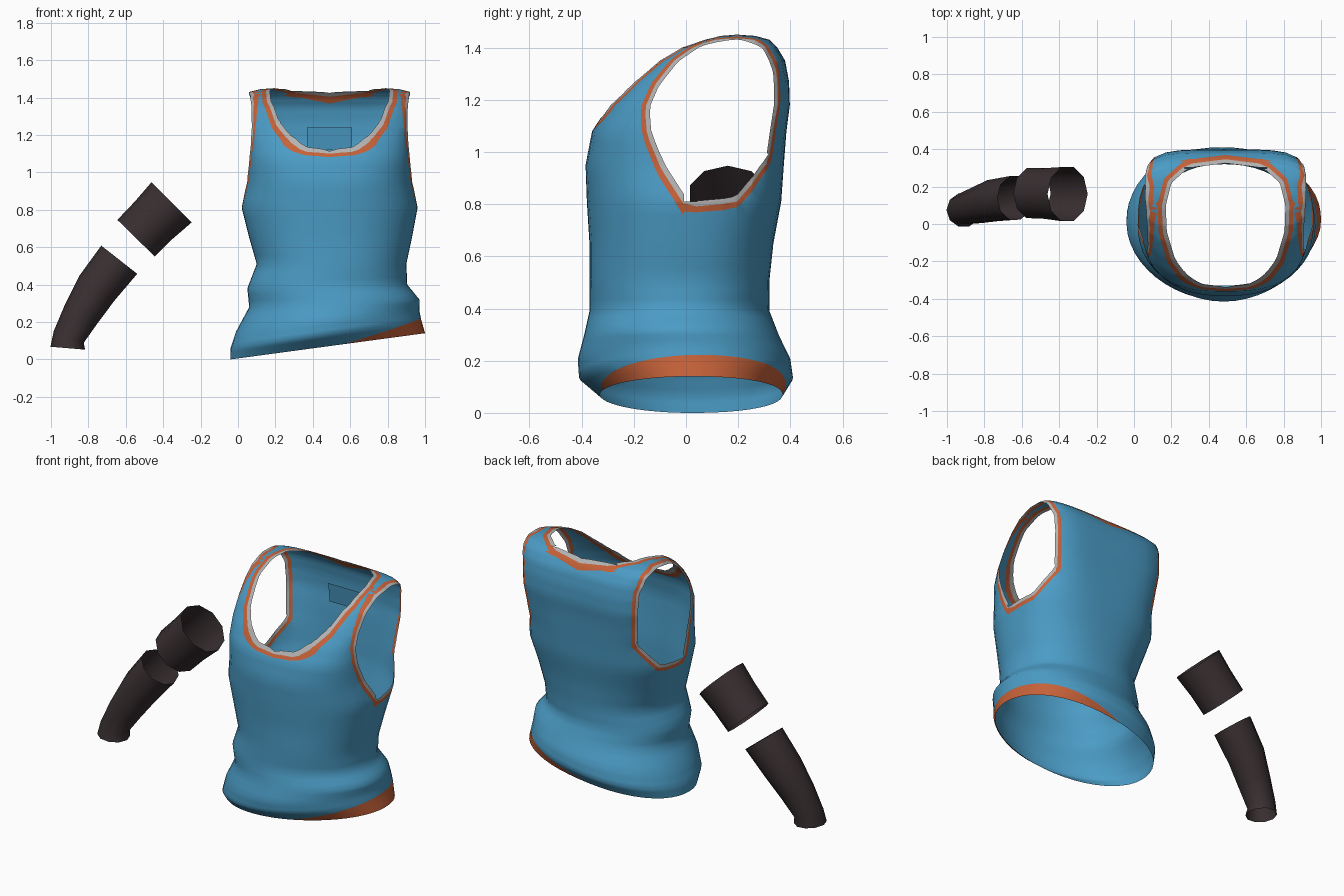
import bpy, bmesh, math
from mathutils import Vector

if "Cube" in bpy.data.objects:
    bpy.data.objects.remove(bpy.data.objects["Cube"])

CX = 0.49  # centre line of the shirt


def material(name, rgb):
    m = bpy.data.materials.new(name)
    m.diffuse_color = (*rgb, 1)
    m.use_nodes = True
    m.node_tree.nodes["Principled BSDF"].inputs["Base Color"].default_value = m.diffuse_color
    return m


BLUE = material("blue cloth", (0.07, 0.33, 0.56))
ORANGE = material("orange trim", (0.56, 0.12, 0.04))
GREY = material("light grey trim", (0.45, 0.45, 0.45))
DARK = material("dark sleeve", (0.04, 0.028, 0.03))


def loft(bm, rings):
    """Join rings of equal length into an open tube."""
    rows = [[bm.verts.new(p) for p in r] for r in rings]
    n = len(rows[0])
    for a, b in zip(rows, rows[1:]):
        for i in range(n):
            j = (i + 1) % n
            bm.faces.new((a[i], a[j], b[j], b[i]))


def finish(bm, name, mats, angle=60):
    me = bpy.data.meshes.new(name)
    bm.to_mesh(me)
    bm.free()
    for m in mats:
        me.materials.append(m)
    ob = bpy.data.objects.new(name, me)
    bpy.context.collection.objects.link(ob)
    bpy.ops.object.select_all(action='DESELECT')
    ob.select_set(True)
    bpy.context.view_layer.objects.active = ob
    bpy.ops.object.shade_smooth_by_angle(angle=math.radians(angle))
    return ob


def outline_distance(poly, u, v):
    """Signed distance to a closed outline, negative inside."""
    best, inside = 9.0, False
    for (ax, ay), (bx, by) in zip(poly, poly[1:] + poly[:1]):
        dx, dy = bx - ax, by - ay
        t = max(0, min(1, ((u - ax) * dx + (v - ay) * dy) / (dx * dx + dy * dy)))
        best = min(best, math.hypot(u - ax - t * dx, v - ay - t * dy))
        if (ay > v) != (by > v) and u < ax + dx * (v - ay) / dy:
            inside = not inside
    return -best if inside else best


def slice_along(bm, func, level):
    """Cut new edges where func equals level."""
    bmesh.ops.triangulate(bm, faces=bm.faces[:])
    val = {v: (func(v.co) - level) or 1e-6 for v in bm.verts}
    new = set()
    for e in bm.edges[:]:
        a, b = e.verts
        if val[a] * val[b] < 0:
            new.add(bmesh.utils.edge_split(e, a, val[a] / (val[a] - val[b]))[1])
    for f in bm.faces[:]:
        pair = [v for v in f.verts if v in new]
        if len(pair) == 2:
            bmesh.utils.face_split(f, pair[0], pair[1])


# Shirt sections: z left, z right, x left, x right, y front, y back, front and back squareness
SECTIONS = [
    (0.00, 0.14, -0.04, 1.00, -0.33, 0.37, 2.0, 2.2),
    (0.06, 0.21, -0.04, 0.98, -0.41, 0.41, 1.9, 2.2),
    (0.15, 0.26, -0.01, 0.97, -0.415, 0.40, 1.9, 2.2),
    (0.28, 0.32, 0.06, 0.97, -0.39, 0.355, 2.0, 2.2),
    (0.38, 0.40, 0.05, 0.905, -0.37, 0.32, 2.1, 2.2),
    (0.51, 0.51, 0.10, 0.90, -0.37, 0.32, 2.2, 2.4),
    (0.65, 0.65, 0.06, 0.93, -0.37, 0.335, 2.2, 2.6),
    (0.81, 0.81, 0.02, 0.96, -0.38, 0.365, 2.2, 3.0),
    (0.95, 0.95, 0.045, 0.935, -0.385, 0.375, 2.4, 3.6),
    (1.08, 1.08, 0.05, 0.93, -0.36, 0.385, 2.8, 4.5),
    (1.18, 1.18, 0.05, 0.93, -0.295, 0.398, 3.2, 5),
    (1.27, 1.27, 0.05, 0.93, -0.21, 0.395, 3.6, 5),
    (1.35, 1.35, 0.05, 0.93, -0.115, 0.38, 4, 5),
    (1.40, 1.40, 0.05, 0.93, -0.03, 0.35, 4, 5),
    (1.43, 1.43, 0.06, 0.92, 0.06, 0.32, 4, 4),
    (1.445, 1.445, 0.12, 0.86, 0.12, 0.27, 4, 4),
    (1.45, 1.45, 0.19, 0.79, 0.19, 0.20, 4, 4),
]


def section(s, count=48):
    zl, zr, xl, xr, yf, yb, nf, nb = s
    pts = []
    for i in range(count):
        a = 2 * math.pi * i / count
        c, q = math.cos(a), math.sin(a)
        n = nf if q < 0 else nb
        k = (abs(c) ** n + abs(q) ** n) ** (-1 / n)
        c, q = c * k, q * k
        pts.append(((xl + xr) / 2 + (xr - xl) / 2 * c,
                    (yf + yb) / 2 + (yb - yf) / 2 * q,
                    (zl + zr) / 2 + (zr - zl) / 2 * c))
    return pts


# Neck opening seen from above, armhole seen from the side
half = [(0, -0.338), (0.13, -0.322), (0.21, -0.27), (0.27, -0.19), (0.315, -0.04),
        (0.32, 0.1), (0.29, 0.22), (0.2, 0.3), (0, 0.325)]
NECK = half + [(-x, y) for x, y in half[-2:0:-1]]
ARMHOLE = [(0.01, 0.81), (-0.08, 0.95), (-0.14, 1.07), (-0.155, 1.17), (-0.12, 1.26),
           (-0.04, 1.36), (0.06, 1.42), (0.2, 1.44), (0.3, 1.41), (0.36, 1.32),
           (0.37, 1.2), (0.35, 0.95), (0.18, 0.825)]


def opening(p):
    if p.z < 0.65:
        return 1.0
    off = abs(p.x - CX)
    arm = 1.0
    if off > 0.2:
        arm = outline_distance(ARMHOLE, p.y, p.z) + 0.7 * max(0, 0.44 - off)
    neck = 1.0
    if p.z > 0.9:
        neck = outline_distance(NECK, p.x - CX, p.y) + 0.6 * max(0, 1.12 - p.z)
    return min(arm, neck)


def hem(p):
    return p.z - (0.07 + 0.31 * (p.x - CX) + 0.04 * p.y)


# Shirt body
bm = bmesh.new()
rings = []
for a, b in zip(SECTIONS, SECTIONS[1:]):
    for t in (0, 1 / 3, 2 / 3):
        rings.append(section([u + (v - u) * t for u, v in zip(a, b)]))
rings.append(section(SECTIONS[-1]))
loft(bm, rings)

# Neck and arm openings with grey and orange bands, orange underside of the hem
GREY_W, ORANGE_W = 0.021, 0.044
for level in (0, GREY_W, ORANGE_W):
    slice_along(bm, opening, level)
slice_along(bm, hem, 0)
cut_away = []
for f in bm.faces:
    p = f.calc_center_median()
    d = opening(p)
    if d < 0:
        cut_away.append(f)
    elif d < GREY_W:
        f.material_index = 2
    elif d < ORANGE_W or (hem(p) < 0 and p.z < 0.35):
        f.material_index = 1
bmesh.ops.delete(bm, geom=cut_away, context='FACES')
bmesh.ops.remove_doubles(bm, verts=bm.verts[:], dist=0.0005)
finish(bm, "tank_top", [BLUE, ORANGE, GREY])

# Label patch inside the back
bm = bmesh.new()
bm.faces.new([bm.verts.new(p) for p in ((0.37, 0.375, 1.12), (0.61, 0.375, 1.12),
                                        (0.61, 0.36, 1.24), (0.37, 0.36, 1.24))])
finish(bm, "inner_label", [BLUE])


def sleeve(name, path, sides=10):
    """Open tube through (x, y, z, radius) points."""
    bm = bmesh.new()
    pts = [Vector(p[:3]) for p in path]
    rings = []
    for i, (c, p) in enumerate(zip(pts, path)):
        t = pts[min(i + 1, len(pts) - 1)] - pts[max(i - 1, 0)]
        side = Vector((0, 1, 0))
        across = side.cross(t).normalized()
        rings.append([c + p[3] * (math.cos(a) * across + math.sin(a) * side)
                      for a in (2 * math.pi * k / sides for k in range(sides))])
    loft(bm, rings)
    bmesh.ops.recalc_face_normals(bm, faces=bm.faces[:])
    finish(bm, name, [DARK])


# Arm sleeves
sleeve("upper_sleeve", [(-0.545, 0.165, 0.648, 0.14), (-0.45, 0.163, 0.745, 0.142),
                        (-0.355, 0.16, 0.84, 0.152)])
sleeve("forearm_sleeve", [(-0.91, 0.075, 0.06, 0.093), (-0.905, 0.083, 0.12, 0.086),
                          (-0.84, 0.10, 0.24, 0.10), (-0.755, 0.125, 0.38, 0.115),
                          (-0.635, 0.14, 0.533, 0.122)])
